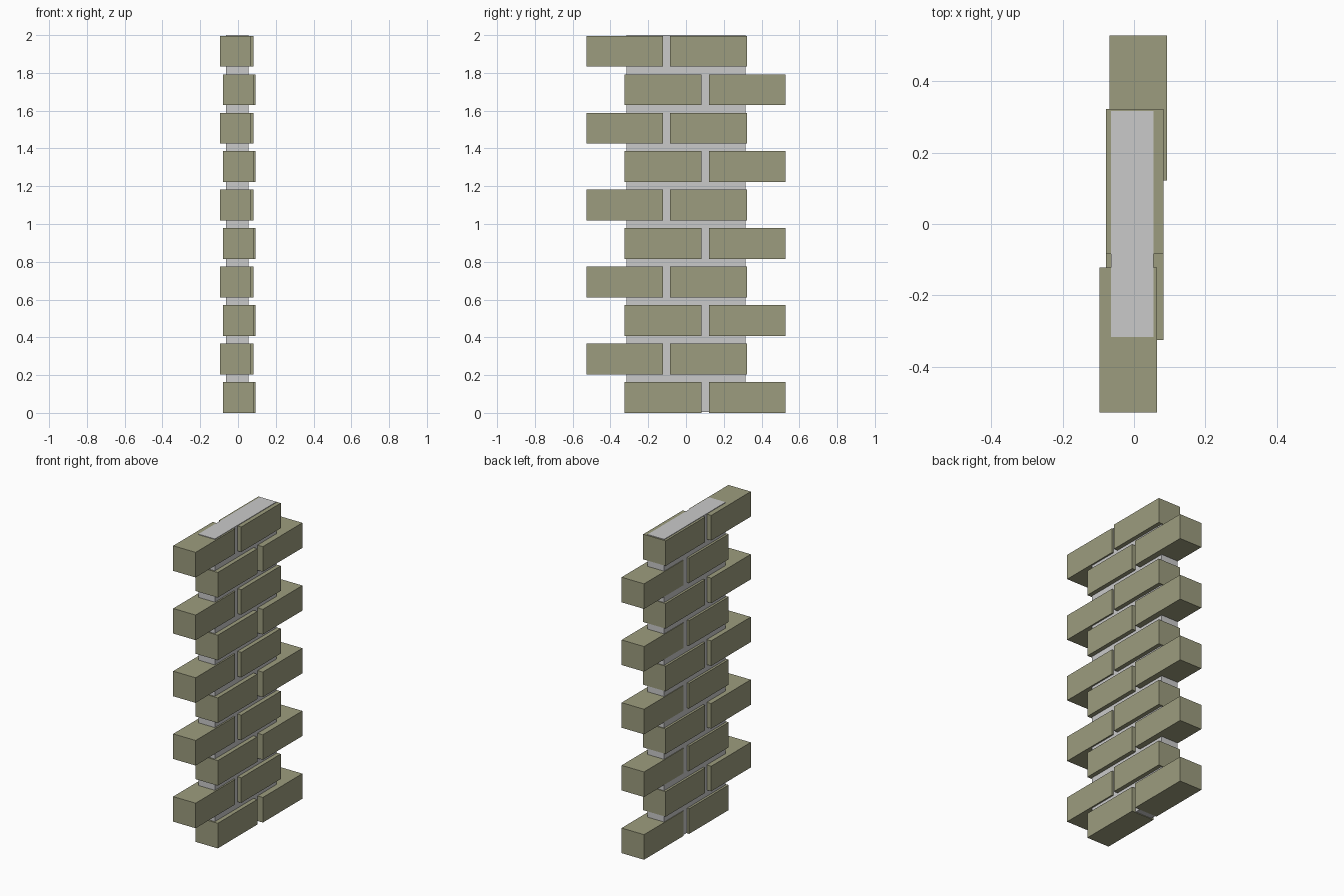
import bpy
import bmesh
from mathutils import Matrix, Vector

if "Cube" in bpy.data.objects:
    bpy.data.objects.remove(bpy.data.objects["Cube"])


def material(name, rgb):
    m = bpy.data.materials.new(name)
    m.diffuse_color = (*rgb, 1.0)
    m.use_nodes = True
    m.node_tree.nodes["Principled BSDF"].inputs["Base Color"].default_value = m.diffuse_color
    return m


def box(name, lo, hi, mat):
    lo, hi = Vector(lo), Vector(hi)
    bm = bmesh.new()
    bmesh.ops.create_cube(bm, size=1.0, matrix=Matrix.Diagonal((*(hi - lo), 1.0)))
    mesh = bpy.data.meshes.new(name)
    bm.to_mesh(mesh)
    bm.free()
    mesh.materials.append(mat)
    ob = bpy.data.objects.new(name, mesh)
    ob.location = (lo + hi) / 2
    bpy.context.collection.objects.link(ob)
    return ob


brick_mat = material("olive brick", (0.335, 0.335, 0.209))
mortar_mat = material("light grey mortar", (0.59, 0.59, 0.59))

# Mortar core running up the middle of the wall
box("mortar_core", (-0.064, -0.316, 0.004), (0.055, 0.316, 2.0), mortar_mat)

# Ten courses of two bricks, alternately shifted to back and front
ROWS, PITCH = 10, 0.2037
W, L, H = 0.161, 0.406, 0.163
courses = (
    [(-0.079, -0.325), (-0.068, 0.122)],   # even rows: (x start, y start)
    [(-0.096, -0.528), (-0.079, -0.084)],  # odd rows
)
for row in range(ROWS):
    z = row * PITCH
    for side, (x, y) in zip(("front", "back"), courses[row % 2]):
        box(f"brick_{side}_{row + 1}", (x, y, z), (x + W, y + L, z + H), brick_mat)
